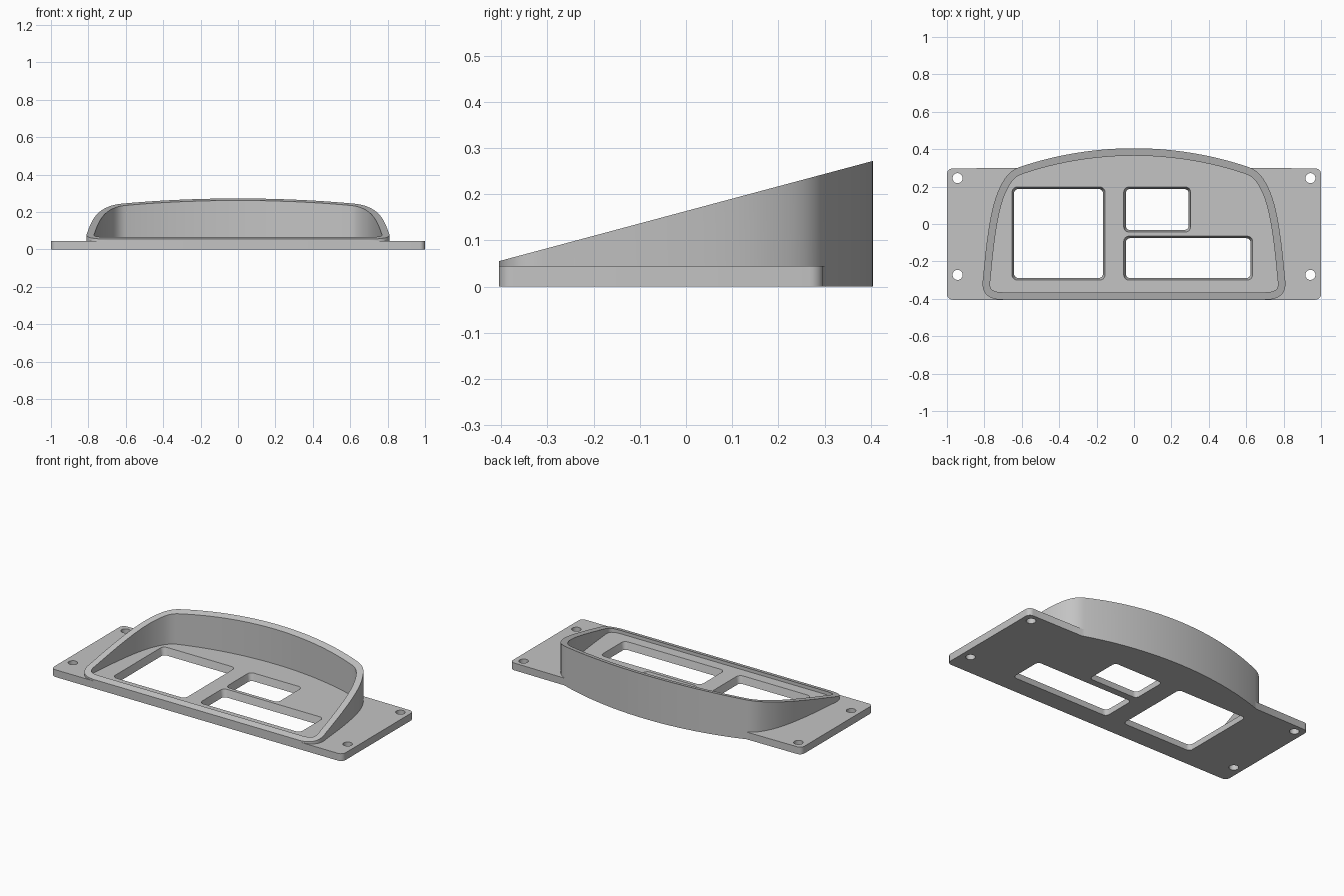
import bpy, bmesh, math
from mathutils import Vector
from mathutils.geometry import interpolate_bezier

if "Cube" in bpy.data.objects:
    bpy.data.objects.remove(bpy.data.objects["Cube"], do_unlink=True)

THICK, FRONT, BACK, TOP = 0.045, -0.405, 0.297, 0.405
WALL = 0.04

grey = bpy.data.materials.new("plain grey")
grey.use_nodes = True
grey.diffuse_color = (0.55, 0.55, 0.55, 1)
grey.node_tree.nodes["Principled BSDF"].inputs["Base Color"].default_value = (0.55, 0.55, 0.55, 1)


def rounded_rect(x0, x1, y0, y1, r, steps=6):
    """Counter-clockwise outline starting at the front left corner."""
    pts = []
    corners = [(x0 + r, y0 + r), (x1 - r, y0 + r), (x1 - r, y1 - r), (x0 + r, y1 - r)]
    for i, (cx, cy) in enumerate(corners):
        for s in range(steps + 1):
            a = math.pi * (1 + i / 2 + s / steps / 2)
            pts.append(Vector((cx + r * math.cos(a), cy + r * math.sin(a))))
    return pts


def circle(cx, cy, r, n=24):
    return [Vector((cx + r * math.cos(math.tau * i / n), cy + r * math.sin(math.tau * i / n)))
            for i in range(n)]


def loft(name, loops, ring=False):
    """Join loops of equal length; cap the ends, or close them into a ring."""
    bm = bmesh.new()
    rows = [[bm.verts.new(p) for p in loop] for loop in loops]
    pairs = list(zip(rows, rows[1:]))
    if ring:
        pairs.append((rows[-1], rows[0]))
    else:
        bm.faces.new(rows[0])
        bm.faces.new(rows[-1])
    for a, b in pairs:
        for i in range(len(a)):
            j = (i + 1) % len(a)
            bm.faces.new((a[i], a[j], b[j], b[i]))
    bmesh.ops.recalc_face_normals(bm, faces=bm.faces)
    mesh = bpy.data.meshes.new(name)
    bm.to_mesh(mesh)
    bm.free()
    mesh.materials.append(grey)
    obj = bpy.data.objects.new(name, mesh)
    bpy.context.collection.objects.link(obj)
    return obj


def at(loop, z):
    return [(p.x, p.y, z) for p in loop]


def cut(obj, cutter):
    mod = obj.modifiers.new("cut", 'BOOLEAN')
    mod.operation, mod.solver, mod.object = 'DIFFERENCE', 'EXACT', cutter
    deps = bpy.context.evaluated_depsgraph_get()
    mesh = bpy.data.meshes.new_from_object(obj.evaluated_get(deps))
    obj.modifiers.clear()
    obj.data = mesh
    bpy.data.objects.remove(cutter, do_unlink=True)


# Hood outline: right half from front to back, then mirrored
segments = [
    [(0.70, FRONT), (0.78, FRONT), (0.822, -0.37), (0.807, -0.29)],
    [(0.807, -0.29), (0.79, -0.1), (0.768, 0.1), (0.715, 0.2)],
    [(0.715, 0.2), (0.69, 0.25), (0.665, 0.286), (0.61, 0.305)],
    [(0.61, 0.305), (0.42, 0.37), (0.21, TOP), (0, TOP)],
]
half = []
for seg in segments:
    half += interpolate_bezier(*[Vector(p) for p in seg], 13)[:-1]
half = [Vector((p[0], p[1])) for p in half]
outer = half + [Vector((0, TOP))] + [Vector((-p.x, p.y)) for p in reversed(half)]

inner = []
for i, p in enumerate(outer):
    t = ((p - outer[i - 1]).normalized()
         + (outer[(i + 1) % len(outer)] - p).normalized()).normalized()
    inner.append(p + Vector((-t.y, t.x)) * WALL)


def sloped(loop):
    return [(p.x, p.y, 0.055 + 0.268 * (p.y - FRONT)) for p in loop]


# Hood wall with slanted rim
hood = loft("hood_wall", [at(outer, THICK), sloped(outer), sloped(inner), at(inner, THICK)], ring=True)

# Base plate, bulging at the back under the hood
rect = rounded_rect(-1, 1, FRONT, BACK, 0.03)
split = len(rect) * 3 // 4
bulge = [p for p in outer if p.y > BACK]
outline = rect[:split] + bulge + rect[split:]
plate = loft("base_plate", [at(outline, 0), at(outline, THICK)])

# Tapered windows
for x0, x1, y0, y1 in [(-0.652, -0.155, -0.30, 0.198),
                       (-0.055, 0.303, -0.043, 0.198),
                       (-0.055, 0.634, -0.30, -0.065)]:
    levels = []
    for z in (-0.01, THICK + 0.01):
        g = 0.011 * (1 - z / THICK)
        levels.append(at(rounded_rect(x0 + g, x1 - g, y0 + g, y1 - g, 0.028 - g / 2), z))
    cut(plate, loft("window_cutter", levels))

# Screw holes
for x in (-0.943, 0.943):
    for y in (-0.272, 0.245):
        hole = circle(x, y, 0.027)
        cut(plate, loft("hole_cutter", [at(hole, -0.02), at(hole, THICK + 0.02)]))

# Smooth curved sides, keep edges sharp
for obj in (hood, plate):
    bpy.ops.object.select_all(action='DESELECT')
    obj.select_set(True)
    bpy.context.view_layer.objects.active = obj
    bpy.ops.object.shade_smooth_by_angle(angle=math.radians(30))
